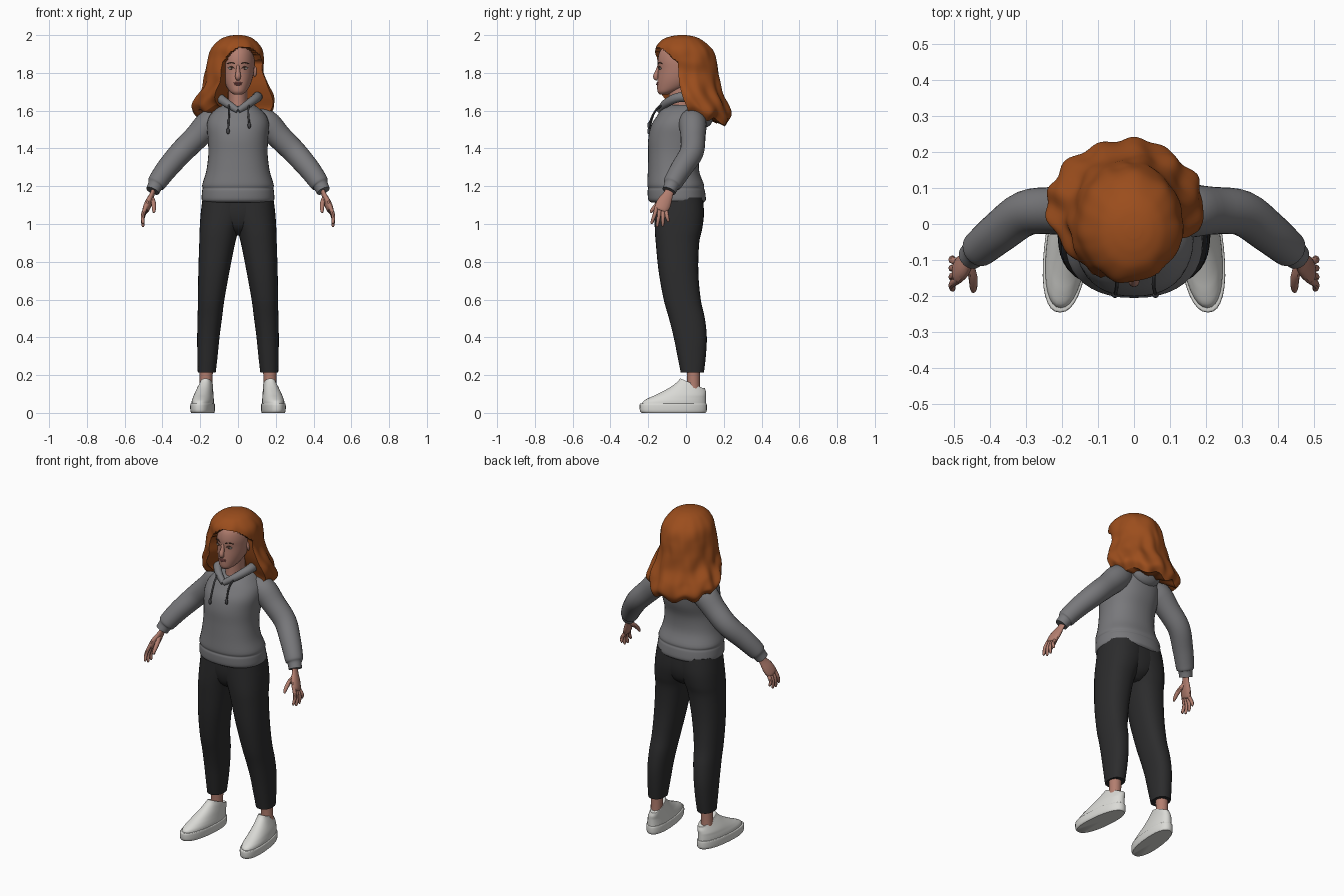
import bpy, bmesh, math
from math import sin, cos, pi, radians
from mathutils import Vector, noise

if "Cube" in bpy.data.objects:
    bpy.data.objects.remove(bpy.data.objects["Cube"], do_unlink=True)

made = []


def material(name, r, g, b):
    m = bpy.data.materials.new(name)
    m.use_nodes = True
    m.diffuse_color = (r, g, b, 1)
    m.node_tree.nodes["Principled BSDF"].inputs["Base Color"].default_value = (r, g, b, 1)
    return m


SKIN = material("skin", .45, .21, .16)
HAIR = material("copper hair", .33, .075, .012)
GREY = material("grey fleece", .19, .19, .2)
BLACK = material("black cloth", .025, .025, .026)
WHITE = material("white leather", .7, .7, .67)
CORD = material("dark cord", .06, .06, .065)
LIP = material("lip", .33, .11, .1)
BROWN = material("brow and iris", .09, .045, .03)


def finish(name, bm, mat):
    bmesh.ops.recalc_face_normals(bm, faces=bm.faces)
    mesh = bpy.data.meshes.new(name)
    bm.to_mesh(mesh)
    bm.free()
    mesh.materials.append(mat)
    obj = bpy.data.objects.new(name, mesh)
    bpy.context.collection.objects.link(obj)
    made.append(obj)
    return obj


def loft(name, rings, mat):
    """Skin a list of point rings and close both ends with fans."""
    bm = bmesh.new()
    loops = [[bm.verts.new(p) for p in ring] for ring in rings]
    n = len(loops[0])
    for a, b in zip(loops, loops[1:]):
        for i in range(n):
            j = (i + 1) % n
            bm.faces.new((a[i], a[j], b[j], b[i]))
    for ring in (loops[0], loops[-1]):
        mid = bm.verts.new(sum((v.co for v in ring), Vector()) / n)
        for i in range(n):
            bm.faces.new((ring[i], ring[(i + 1) % n], mid))
    return finish(name, bm, mat)


def smooth_rows(rows, steps):
    """Catmull-Rom resampling of rows of numbers."""
    rows = [Vector(r) for r in rows]
    out = []
    for i in range(len(rows) - 1):
        a, b, c, d = rows[max(i - 1, 0)], rows[i], rows[i + 1], rows[min(i + 2, len(rows) - 1)]
        for k in range(steps):
            t = k / steps
            out.append(b + (c - a) * (t / 2) + (a * 2 - b * 5 + c * 4 - d) * (t * t / 2)
                       + (b * 3 - a - c * 3 + d) * (t ** 3 / 2))
    return out + [rows[-1]]


def body(name, rows, mat, side=1, power=2.0, steps=4, n=32, bend=None):
    """Stack of level rings, each row giving z, x low, x high, y front, y back."""
    rings = []
    for z, xa, xb, ya, yb in smooth_rows(rows, steps):
        ring = []
        for i in range(n):
            a = 2 * pi * i / n
            s, c = sin(a), -cos(a)
            s = math.copysign(abs(s) ** (2 / power), s)
            c = math.copysign(abs(c) ** (2 / power), c)
            p = Vector(((xa + xb) / 2 + s * (xb - xa) / 2, (ya + yb) / 2 + c * (yb - ya) / 2, z))
            p = bend(p) if bend else p
            ring.append((p.x * side, p.y, p.z))
        rings.append(ring)
    return loft(name, rings, mat)


def even(rows):
    """Expand rows of z, half width, front, back to symmetric rows."""
    return [(z, -w, w, a, b) for z, w, a, b in rows]


def sweep(name, points, mat, side=1, ref=(0, 1, 0), flat=1.0, steps=4, n=14):
    """Tube through points of x, y, z, radius."""
    pts = smooth_rows(points, steps)
    rings = []
    for i, p in enumerate(pts):
        t = (pts[min(i + 1, len(pts) - 1)].xyz - pts[max(i - 1, 0)].xyz).normalized()
        u = t.cross(Vector(ref)).normalized()
        v = u.cross(t)
        ring = []
        for k in range(n):
            a = 2 * pi * k / n
            q = p.xyz + (u * cos(a) * flat + v * sin(a)) * p.w
            ring.append((q.x * side, q.y, q.z))
        rings.append(ring)
    return loft(name, rings, mat)


def blob(name, center, size, mat):
    bm = bmesh.new()
    bmesh.ops.create_uvsphere(bm, u_segments=16, v_segments=10, radius=1)
    for v in bm.verts:
        v.co = Vector(center) + Vector(a * b for a, b in zip(v.co, size))
    return finish(name, bm, mat)


# Head and neck
body("head", even([(1.685, .02, -.138, -.1), (1.7, .042, -.15, -.05), (1.73, .062, -.153, .02),
                   (1.77, .077, -.151, .06), (1.82, .086, -.148, .085), (1.87, .088, -.15, .09),
                   (1.92, .078, -.135, .08), (1.96, .045, -.09, .05)]), SKIN)
body("neck", even([(1.56, .06, -.1, .05), (1.63, .05, -.092, .04), (1.74, .05, -.09, .04)]), SKIN)
sweep("nose", [(0, -.143, 1.84, .007), (0, -.151, 1.81, .011), (0, -.16, 1.78, .015),
               (0, -.15, 1.766, .01)], SKIN)
blob("upper_lip", (0, -.148, 1.747), (.024, .009, .005), LIP)
blob("lower_lip", (0, -.148, 1.739), (.02, .01, .006), LIP)

# Torso of the sweatshirt with hem band
body("sweatshirt", even([(1.115, .18, -.185, .095), (1.13, .192, -.2, .105), (1.175, .19, -.203, .1),
                         (1.19, .187, -.2, .095), (1.21, .189, -.205, .095), (1.28, .168, -.202, .07),
                         (1.37, .157, -.2, .072), (1.45, .16, -.2, .098), (1.52, .165, -.185, .11),
                         (1.57, .152, -.155, .108), (1.61, .115, -.125, .095), (1.63, .085, -.08, .08)]),
     GREY, power=2.25, n=40)

# Seat of the trousers
body("trouser_seat", even([(.94, .05, -.09, .03), (.98, .1, -.14, .075), (1.05, .17, -.163, .093),
                           (1.14, .184, -.165, .09)]), BLACK, power=2.3)


def shoe_bend(p):
    """Lower the heel collar and turn the toe outward."""
    tilt = max(0, p.z - .09) * .55
    p.z -= tilt * min(1, max(0, (p.y + .03) / .12))
    p.x -= .1 * (p.y + .07)
    return p


for side, tag in ((1, "left"), (-1, "right")):
    # Face details
    blob(tag + "_ear", (side * .09, -.02, 1.81), (.012, .02, .032), SKIN)
    blob(tag + "_eye", (side * .036, -.135, 1.824), (.016, .007, .006), WHITE)
    blob(tag + "_iris", (side * .036, -.138, 1.824), (.006, .006, .006), BROWN)
    sweep(tag + "_lid", [(.019, -.144, 1.824, .002), (.036, -.141, 1.833, .003),
                         (.054, -.13, 1.826, .002)], BROWN, side, (0, 0, 1), n=6)
    sweep(tag + "_brow", [(.015, -.147, 1.848, .003), (.036, -.142, 1.855, .004),
                          (.06, -.126, 1.848, .002)], BROWN, side, (0, 0, 1), n=6)

    # Sleeve, gathered above the cuff
    sweep(tag + "_sleeve", [(.08, .03, 1.55, .055), (.145, .035, 1.535, .073), (.22, .037, 1.46, .066),
                            (.3, .03, 1.38, .063), (.37, -.02, 1.3, .058), (.415, -.057, 1.24, .053),
                            (.432, -.072, 1.213, .049), (.438, -.077, 1.203, .04),
                            (.452, -.09, 1.175, .037)], GREY, side, n=24)

    # Hand
    across = (0, -.9, .45)
    sweep(tag + "_palm", [(.44, -.078, 1.2, .024), (.453, -.093, 1.16, .026), (.472, -.115, 1.115, .039),
                          (.487, -.13, 1.08, .038), (.49, -.134, 1.07, .028)], SKIN, side, across, .48)
    for k, (tip_y, tip_z) in enumerate(((-.18, 1.0), (-.152, .985), (-.123, .988), (-.095, 1.01))):
        base = Vector((.486, -.13, 1.083)) + Vector(across) * (.027 - .018 * k)
        mid_y, mid_z = (base.y + tip_y) / 2, (base.z + tip_z) / 2
        sweep(tag + "_finger", [(*base, .011), (.504, mid_y, mid_z, .01), (.503, tip_y, tip_z + .01, .008),
                                (.502, tip_y, tip_z, .004)], SKIN, side, n=8)
    sweep(tag + "_thumb", [(.46, -.105, 1.14, .014), (.447, -.145, 1.11, .013),
                           (.445, -.178, 1.075, .01), (.446, -.187, 1.06, .005)], SKIN, side, n=8)

    # Trouser leg
    body(tag + "_trouser_leg", [(.215, .118, .213, -.028, .095), (.3, .108, .215, -.045, .105),
                                (.4, .098, .216, -.065, .11), (.5, .085, .214, -.09, .1),
                                (.6, .072, .212, -.118, .078), (.75, .045, .21, -.145, .065),
                                (.9, .015, .205, -.16, .07), (.97, -.005, .203, -.165, .085),
                                (1.05, -.04, .198, -.166, .095), (1.14, -.06, .187, -.165, .09)],
         BLACK, side, 2.3)

    # Ankle and shoe
    sweep(tag + "_ankle", [(.172, .04, .07, .036), (.17, .04, .16, .034), (.168, .038, .25, .037)], SKIN, side)
    body(tag + "_sole", [(0, .13, .244, -.235, .104), (.012, .126, .249, -.244, .11),
                         (.045, .126, .249, -.245, .11), (.05, .132, .243, -.238, .105)],
         WHITE, side, 2.3, bend=shoe_bend)
    body(tag + "_shoe_upper", [(.03, .13, .244, -.236, .106), (.06, .131, .243, -.228, .106),
                               (.08, .134, .239, -.195, .106), (.1, .137, .234, -.15, .106),
                               (.135, .141, .222, -.085, .106), (.165, .143, .213, -.045, .102),
                               (.182, .145, .208, -.03, .098), (.172, .152, .2, -.015, .085)],
         WHITE, side, 2.2, bend=shoe_bend)

# Hood collar meeting in a point at the front
half = [(.06, -.105, 1.64, .022), (.103, -.03, 1.672, .026), (.08, .07, 1.665, .03)]
collar = [(0, -.14, 1.6, .016)] + half + [(0, .105, 1.655, .032)]
collar += [(-x, y, z, r) for x, y, z, r in reversed(half)] + [collar[0]]
sweep("hood_collar", collar, GREY, ref=(0, 0, 1))
blob("folded_hood", (0, .1, 1.59), (.1, .05, .08), GREY)

# Drawstrings with knotted ends
for x, top, end in ((-.05, 1.64, 1.5), (.057, 1.63, 1.53)):
    sweep("drawstring", [(x, -.125, top, .005), (x * .95, -.168, 1.59, .005), (x * 1.05, -.195, end, .005)],
          CORD, n=8)
    blob("drawstring_knot", (x * 1.05, -.197, end - .008), (.009, .008, .017), CORD)

# Hair: wavy shell swept around the head and drawn in behind the face
hair_rows = [(2.0, -.02, .02, -.04, 0), (1.992, -.06, .055, -.08, .045), (1.97, -.1, .09, -.125, .09),
             (1.92, -.14, .125, -.16, .14), (1.85, -.16, .137, -.168, .165), (1.78, -.173, .135, -.168, .177),
             (1.7, -.188, .16, -.165, .19), (1.63, -.225, .182, -.155, .22), (1.57, -.24, .19, -.13, .235),
             (1.53, -.215, .165, -.11, .215)]
rings, count = [], 120
for z, xa, xb, ya, yb in smooth_rows(hair_rows, 7):
    t = (2 - z) / .47
    ring = []
    for i in range(count):
        a = 2 * pi * i / count - pi
        level = 2 - (2 - z) * (.9 - .1 * cos(a)) + .014 * t ** 3 * sin(9 * a)
        lump = noise.noise(Vector((sin(a) * 3, cos(a) * 3, z * 7)))
        k = 1 + t * (.022 * sin(13 * a + 16 * z) + .02 * sin(7 * a - 40 * z)) + .06 * lump * min(1, t * 4)
        opening = math.sqrt(min(1, max(0, (1.935 - level) / .09)))
        if radians(15 - 42 * opening) < a < radians(15 + 60 * opening):
            k = .35
        ring.append(((xa + xb) / 2 + sin(a) * k * (xb - xa) / 2,
                     (ya + yb) / 2 - cos(a) * k * (yb - ya) / 2, level))
    rings.append(ring)
loft("hair", rings, HAIR)

# Smooth shading with sharp edges kept
bpy.ops.object.select_all(action='DESELECT')
for obj in made:
    obj.select_set(True)
bpy.context.view_layer.objects.active = made[0]
bpy.ops.object.shade_smooth_by_angle(angle=radians(45))
